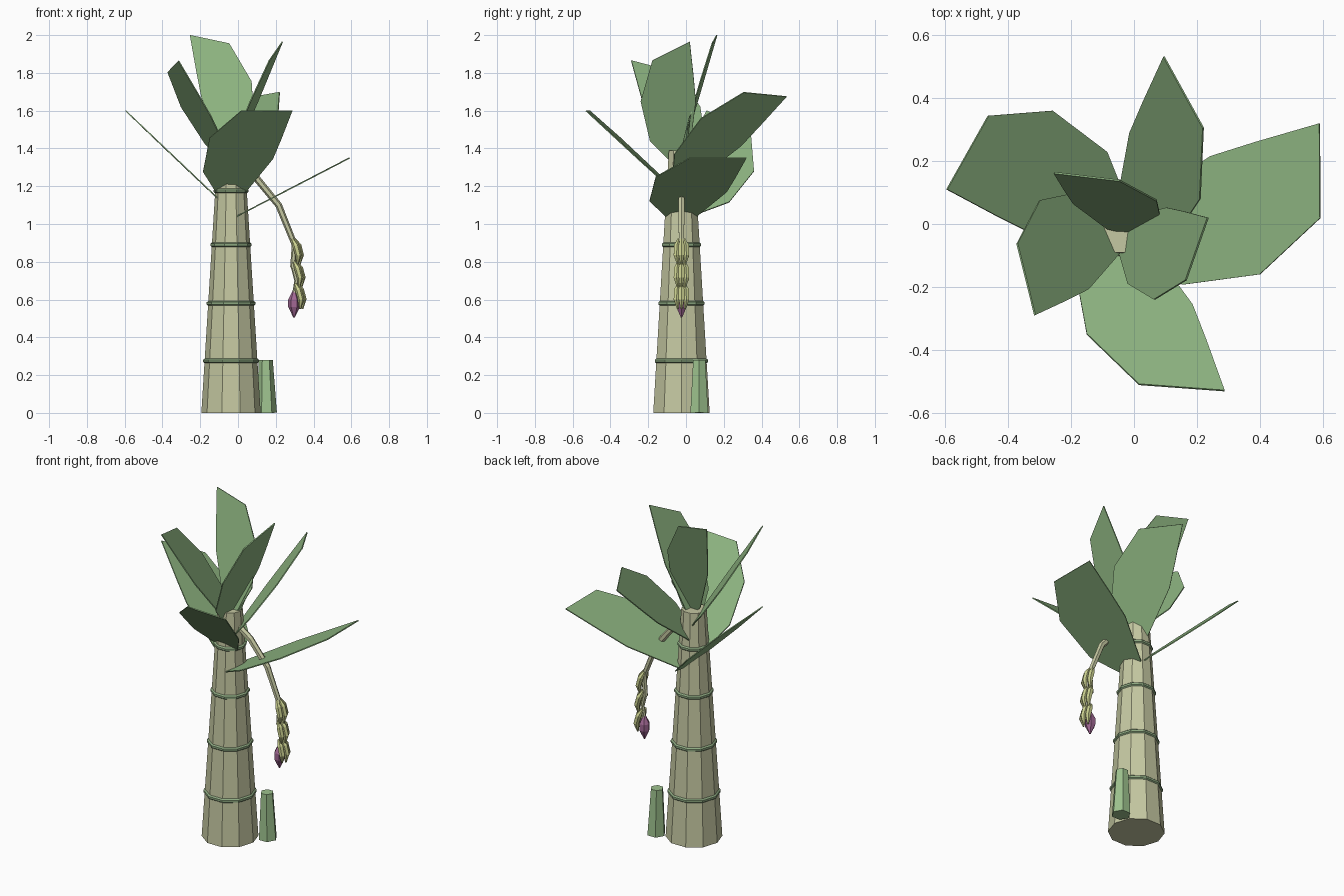
import bpy, bmesh, math
from mathutils import Vector

if "Cube" in bpy.data.objects:
    bpy.data.objects.remove(bpy.data.objects["Cube"])


def material(name, rgb):
    m = bpy.data.materials.new(name)
    m.diffuse_color = (*rgb, 1)
    m.use_nodes = True
    m.node_tree.nodes["Principled BSDF"].inputs["Base Color"].default_value = m.diffuse_color
    return m


BARK = material("bark", (0.56, 0.58, 0.36))
RING = material("ring_green", (0.27, 0.40, 0.22))
LEAF = material("leaf_green", (0.27, 0.46, 0.22))
SHOOT = material("shoot_green", (0.34, 0.54, 0.27))
FRUIT = material("fruit_green", (0.60, 0.64, 0.28))
BUD = material("bud_purple", (0.36, 0.14, 0.30))


def finish(name, bm, mat):
    bmesh.ops.recalc_face_normals(bm, faces=bm.faces)
    me = bpy.data.meshes.new(name)
    bm.to_mesh(me)
    bm.free()
    ob = bpy.data.objects.new(name, me)
    me.materials.append(mat)
    bpy.context.collection.objects.link(ob)
    return ob


def tube(name, path, radii, sides, mat):
    """Flat-faced tube through the path points, capped at both ends."""
    bm = bmesh.new()
    pts = [Vector(p) for p in path]
    rings = []
    for i, p in enumerate(pts):
        d = (pts[min(i + 1, len(pts) - 1)] - pts[max(i - 1, 0)]).normalized()
        e1 = (Vector((1, 0, 0)) - d * d.x).normalized()
        e2 = d.cross(e1)
        rings.append([bm.verts.new(p + radii[i] * (e1 * math.cos(a) + e2 * math.sin(a)))
                      for a in (2 * math.pi * k / sides for k in range(sides))])
    for a, b in zip(rings, rings[1:]):
        for k in range(sides):
            n = (k + 1) % sides
            bm.faces.new((a[k], a[n], b[n], b[k]))
    bm.faces.new(rings[0][::-1])
    bm.faces.new(rings[-1])
    return finish(name, bm, mat)


CX, CY, SIDES = -0.037, -0.024, 10


def trunk_radius(z):
    return 0.157 - 0.0625 * z


# Tapered trunk
tube("trunk", [(CX, CY, 0), (CX, CY, 1.39)], [trunk_radius(0), trunk_radius(1.39)], SIDES, BARK)

# Leaf-scar rings
for i, z in enumerate((0.275, 0.58, 0.89, 1.175)):
    r = trunk_radius(z)
    heights = (-0.013, -0.006, 0.006, 0.013)
    bulge = (-0.001, 0.008, 0.008, -0.001)
    tube(f"trunk_ring_{i + 1}", [(CX, CY, z + h) for h in heights],
         [r + b for b in bulge], SIDES, RING)

# Young shoot beside the trunk
tube("side_shoot", [(0.152, 0.07, 0), (0.147, 0.07, 0.28)], [0.054, 0.037], 6, SHOOT)

# Rolled new leaf at the crown
tube("rolled_leaf", [(-0.01, -0.02, 1.34), (0.085, 0.02, 1.57)], [0.022, 0.003], 5, LEAF)

# Leaf outline in its own plane, measured from the root
OUTLINE = [(0.34, 0.667), (0.05, 0.665), (-0.125, 0.46), (-0.16, 0.2), (-0.08, 0.03),
           (0.0, -0.01), (0.07, 0.02), (0.235, 0.30), (0.28, 0.45)]


def leaf(name, root_z, tip, shoulder):
    """Place the shared outline by its root, tip and widest point."""
    root = Vector((CX, CY, root_z))
    t, s = Vector(tip) - root, Vector(shoulder) - root
    (tv, tu), (sv, su) = OUTLINE[0], OUTLINE[2]
    det = tv * su - sv * tu
    half = t.cross(s).normalized() * 0.003
    bm = bmesh.new()
    top, low = [], []
    for v, u in OUTLINE:
        p = root + t * ((v * su - sv * u) / det) + s * ((tv * u - tu * v) / det)
        top.append(bm.verts.new(p + half))
        low.append(bm.verts.new(p - half))
    bm.faces.new(top)
    bm.faces.new(low[::-1])
    n = len(top)
    for k in range(n):
        j = (k + 1) % n
        bm.faces.new((top[k], low[k], low[j], top[j]))
    finish(name, bm, LEAF)


# Seven leaves spiralling up the crown
leaf("leaf_1", 1.025, (0.59, 0.32, 1.35), (0.40, -0.16, 1.25))
leaf("leaf_2", 1.07, (-0.595, 0.11, 1.60), (-0.26, 0.36, 1.28))
leaf("leaf_3", 1.14, (0.288, -0.53, 1.60), (-0.15, -0.35, 1.457))
leaf("leaf_4", 1.21, (0.095, 0.532, 1.675), (0.21, 0.08, 1.56))
leaf("leaf_5", 1.31, (-0.315, -0.29, 1.865), (-0.30, 0.075, 1.62))
leaf("leaf_6", 1.34, (0.235, 0.02, 1.965), (0.065, -0.24, 1.65))
leaf("leaf_7", 1.38, (-0.255, 0.163, 2.0), (0.072, 0.075, 1.755))

# Drooping fruit stalk
tube("fruit_stalk", [(0.0, CY, 1.31), (0.10, CY, 1.24), (0.215, CY, 1.10),
                     (0.30, CY, 0.89), (0.29, CY, 0.77)],
     [0.02, 0.019, 0.018, 0.016, 0.014], 6, BARK)

# Three tiers of fruit, each finger bowed outward
for tier, (x, z) in enumerate(((0.288, 0.92), (0.297, 0.80), (0.302, 0.685))):
    for k, (dx, dy) in enumerate(((0.0, -0.024), (0.0, 0.024), (0.012, 0.0))):
        tube(f"fruit_{tier + 1}_{k + 1}",
             [(x + dx, CY + dy * 0.6, z), (x + dx + 0.018, CY + dy, z - 0.035),
              (x + dx + 0.032, CY + dy * 1.1, z - 0.085), (x + dx + 0.026, CY + dy * 0.8, z - 0.135)],
             [0.007, 0.018, 0.017, 0.005], 6, FRUIT)

# Purple flower bud and its short stem
tube("bud_stem", [(0.29, CY, 0.78), (0.31, CY, 0.70), (0.297, CY, 0.62)], [0.012] * 3, 6, BARK)
tube("flower_bud", [(0.297, CY, 0.645), (0.297, CY, 0.60), (0.297, CY, 0.56), (0.297, CY, 0.505)],
     [0.008, 0.031, 0.031, 0.004], 6, BUD)
